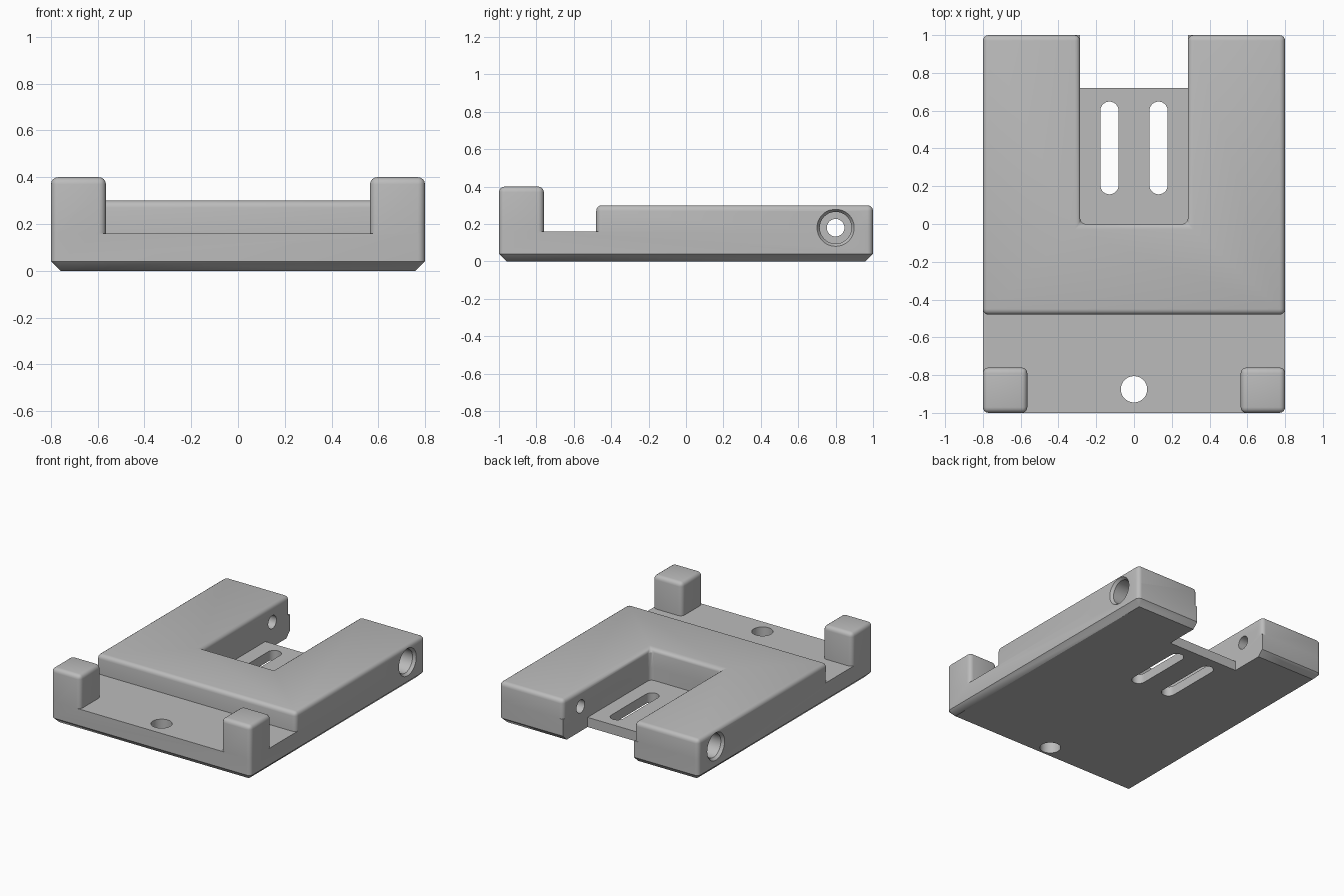
import bpy, bmesh, math

cube = bpy.data.objects.get("Cube")
if cube:
    bpy.data.objects.remove(cube, do_unlink=True)

grey = bpy.data.materials.new("plain_grey")
grey.use_nodes = True
colour = (0.5, 0.5, 0.5, 1)
grey.diffuse_color = colour
grey.node_tree.nodes["Principled BSDF"].inputs["Base Color"].default_value = colour

ROUND = 0.03      # edge rounding
DECK = 0.16       # top of the base plate
HALF = 0.285      # half width of the pocket


def finish(name, bm):
    bmesh.ops.recalc_face_normals(bm, faces=bm.faces)
    mesh = bpy.data.meshes.new(name)
    bm.to_mesh(mesh)
    bm.free()
    mesh.materials.append(grey)
    ob = bpy.data.objects.new(name, mesh)
    bpy.context.collection.objects.link(ob)
    return ob


def prism(name, outline, z0, z1, pick=None, width=ROUND):
    """Extrude an outline and round the edges chosen by pick(a, b)."""
    bm = bmesh.new()
    face = bm.faces.new([bm.verts.new((x, y, z0)) for x, y in outline])
    new = bmesh.ops.extrude_face_region(bm, geom=[face])["geom"]
    for v in new:
        if isinstance(v, bmesh.types.BMVert):
            v.co.z = z1
    bmesh.ops.recalc_face_normals(bm, faces=bm.faces)
    if pick:
        edges = [e for e in bm.edges if pick(e.verts[0].co, e.verts[1].co)]
        bmesh.ops.bevel(bm, geom=edges, offset=width, segments=4,
                        profile=0.5, affect='EDGES', clamp_overlap=True)
    return finish(name, bm)


def box_outline(x0, x1, y0, y1):
    return [(x0, y0), (x1, y0), (x1, y1), (x0, y1)]


def lathe_x(name, profile, y, z, sides=40):
    """Solid of revolution about a line along x."""
    bm = bmesh.new()
    rings = []
    for x, r in profile:
        turn = [2 * math.pi * i / sides for i in range(sides)]
        rings.append([bm.verts.new((x, y + r * math.cos(t), z + r * math.sin(t)))
                      for t in turn])
    for a, b in zip(rings, rings[1:]):
        for i in range(sides):
            j = (i + 1) % sides
            bm.faces.new((a[i], a[j], b[j], b[i]))
    bm.faces.new(rings[0])
    bm.faces.new(rings[-1])
    return finish(name, bm)


def combine(target, tool, operation):
    mod = target.modifiers.new(tool.name, 'BOOLEAN')
    mod.operation = operation
    mod.solver = 'EXACT'
    mod.object = tool
    bpy.context.view_layer.objects.active = target
    bpy.ops.object.modifier_apply(modifier=mod.name)
    bpy.data.objects.remove(tool, do_unlink=True)


def capsule(x, y0, y1, r, steps=14):
    """Outline of a slot along y; a circle when y0 equals y1."""
    pts = []
    for y, start in ((y1, 0), (y0, math.pi)):
        for i in range(steps + (y0 != y1)):
            t = start + math.pi * i / steps
            pts.append((x + r * math.cos(t), y + r * math.sin(t)))
    return pts


def upright(a, b):
    return abs(a.z - b.z) > 0.01


def above_deck(a, b):
    return upright(a, b) or min(a.z, b.z) > DECK + 0.01


# Base plate: rounded upright corners, chamfered underside
bm = bmesh.new()
chamfer = 0.04
for sx in (-1, 1):
    for sy in (-1, 1):
        bm.verts.new((sx * (0.8 - chamfer), sy * (1 - chamfer), 0))
        for z in (chamfer, DECK):
            for i in range(5):
                t = math.pi / 2 * i / 4
                bm.verts.new((sx * (0.8 - ROUND + ROUND * math.cos(t)),
                              sy * (1 - ROUND + ROUND * math.sin(t)), z))
bmesh.ops.convex_hull(bm, input=bm.verts)
bmesh.ops.dissolve_limit(bm, angle_limit=0.01, verts=bm.verts, edges=bm.edges)
body = finish("clamp_base", bm)

# Raised U-shaped block with two arms
u_outline = [(-0.8, -0.48), (0.8, -0.48), (0.8, 1), (HALF, 1),
             (HALF, 0), (-HALF, 0), (-HALF, 1), (-0.8, 1)]
combine(body, prism("arm_block", u_outline, DECK, 0.3, above_deck), 'UNION')

# Front corner posts
for side in (-1, 1):
    xs = sorted((side * 0.565, side * 0.8))
    post = prism("corner_post", box_outline(*xs, -1, -0.76), DECK, 0.4, above_deck)
    combine(body, post, 'UNION')

# Pocket between the arms, open at the back behind the thin floor
combine(body, prism("pocket", box_outline(-HALF, HALF, 0, 1.2), 0.07, 0.5, upright),
        'DIFFERENCE')
combine(body, prism("notch", box_outline(-HALF, HALF, 0.72, 1.2), -0.1, 0.5),
        'DIFFERENCE')

# Slots in the floor and the round front hole
for x in (-0.13, 0.13):
    combine(body, prism("slot", capsule(x, 0.205, 0.6, 0.048), -0.1, 0.12),
            'DIFFERENCE')
combine(body, prism("front_hole", capsule(0, -0.875, -0.875, 0.07), -0.1, 0.3),
        'DIFFERENCE')

# Cross bore through both arms with flared counterbores
half = [(0.82, 0.114), (0.78, 0.085), (0.55, 0.085), (0.55, 0.047)]
bore = [(-x, r) for x, r in half] + half[::-1]
combine(body, lathe_x("cross_bore", bore, 0.8, 0.18), 'DIFFERENCE')

# Smooth roundings, crisp edges
bpy.ops.object.select_all(action='DESELECT')
body.select_set(True)
bpy.context.view_layer.objects.active = body
bpy.ops.object.shade_smooth_by_angle(angle=math.radians(30))
